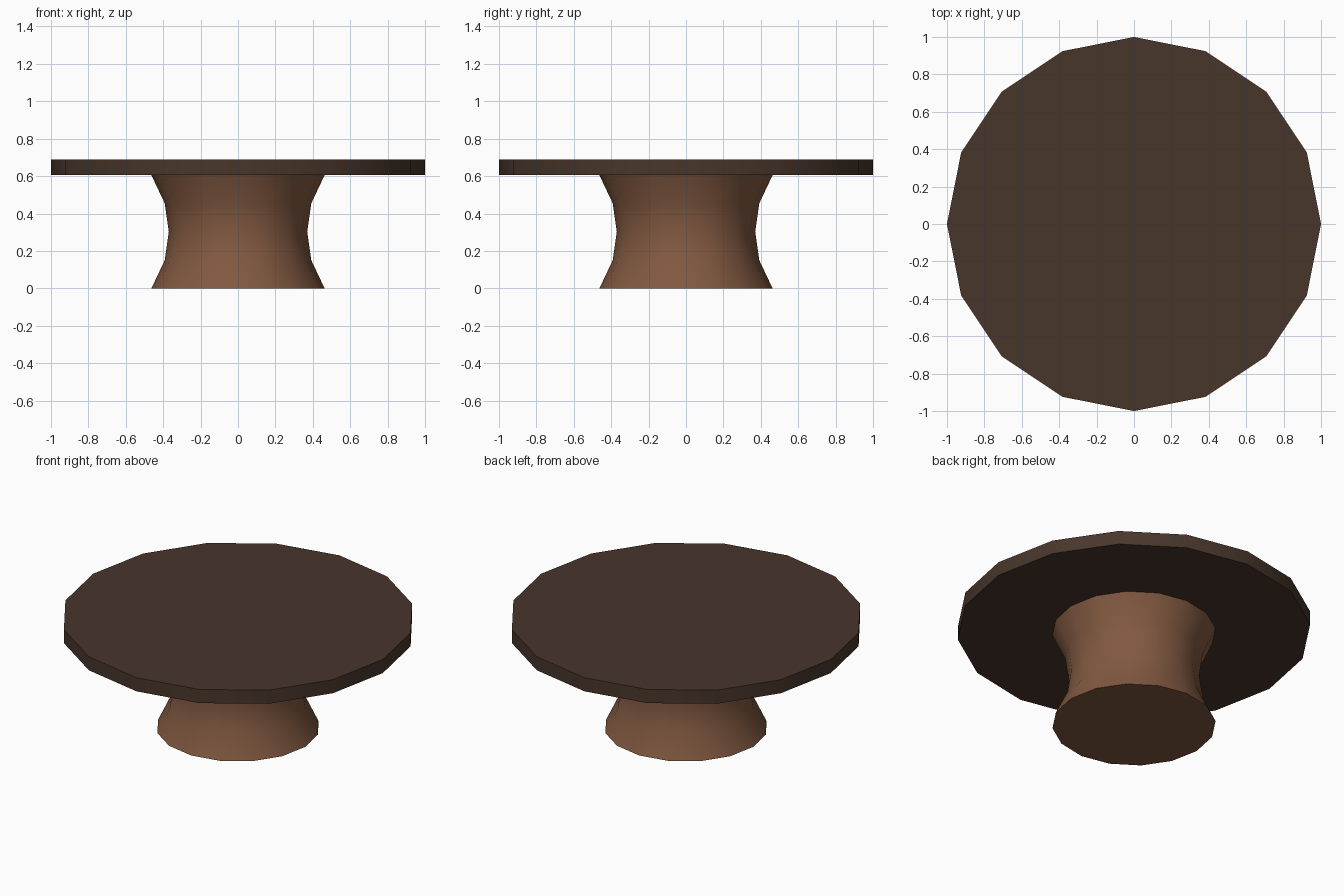
import bpy, bmesh
from math import cos, sin, tau

if "Cube" in bpy.data.objects:
    bpy.data.objects.remove(bpy.data.objects["Cube"])

SIDES = 16


def lathe(name, profile, color):
    """Spin a (radius, height) profile around z and cap both ends."""
    bm = bmesh.new()
    rings = [[bm.verts.new((r * cos(tau * i / SIDES), r * sin(tau * i / SIDES), z))
              for i in range(SIDES)] for r, z in profile]
    for low, high in zip(rings, rings[1:]):
        for i in range(SIDES):
            j = (i + 1) % SIDES
            bm.faces.new((low[i], low[j], high[j], high[i]))
    bm.faces.new(rings[0][::-1])
    bm.faces.new(rings[-1])
    mesh = bpy.data.meshes.new(name)
    bm.to_mesh(mesh)
    bm.free()
    obj = bpy.data.objects.new(name, mesh)
    bpy.context.collection.objects.link(obj)
    mat = bpy.data.materials.new(name + "_wood")
    mat.diffuse_color = (*color, 1)
    mat.use_nodes = True
    mat.node_tree.nodes["Principled BSDF"].inputs["Base Color"].default_value = mat.diffuse_color
    mesh.materials.append(mat)
    bpy.ops.object.select_all(action='DESELECT')
    obj.select_set(True)
    bpy.context.view_layer.objects.active = obj
    bpy.ops.object.shade_smooth_by_angle(angle=0.61)
    return obj


# Waisted pedestal
lathe("pedestal", [(0.463, 0), (0.392, 0.15), (0.37, 0.303), (0.392, 0.455), (0.463, 0.605)],
      (0.22, 0.10, 0.052))

# Round table top
lathe("table_top", [(1, 0.605), (1, 0.69)], (0.065, 0.037, 0.024))
